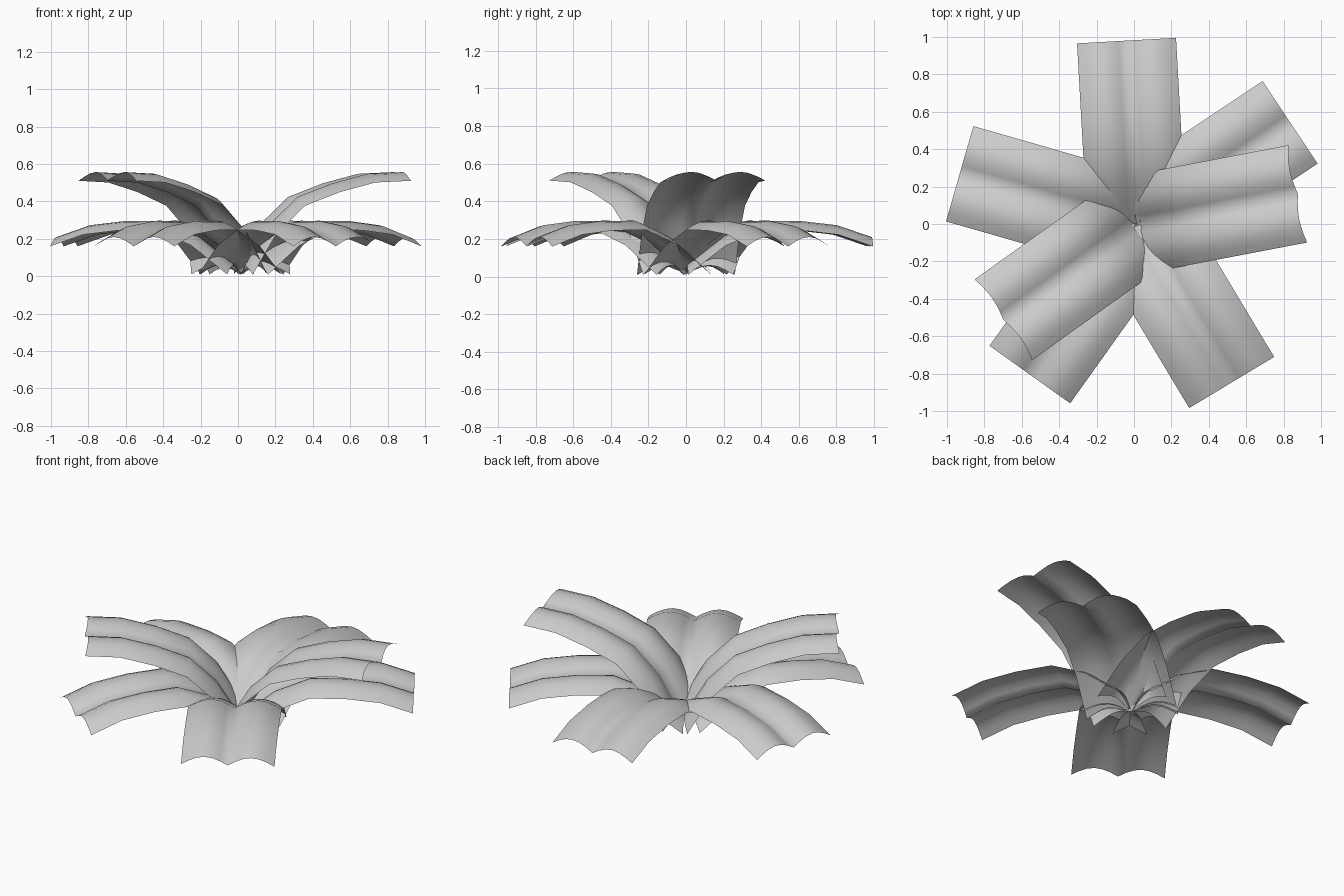
import bpy, math
from mathutils import Matrix, Vector

if "Cube" in bpy.data.objects:
    bpy.data.objects.remove(bpy.data.objects["Cube"])

# lengthwise profile of a leaf: distance from centre, height of its edges
PROFILE = [(0, 0.0), (0.2, 0.155), (0.4, 0.237), (0.6, 0.236), (0.8, 0.213), (0.985, 0.15)]
HALF_WIDTH = 0.265
RIDGE = 0.05      # height of the two lengthwise ridges
ACROSS = 12


def leaf(name, heading, pitch=0.0, out=0.0):
    """Double-arched strip that rises, bends over and points along heading."""
    verts, faces = [], []
    turn = Matrix.Rotation(math.radians(heading), 4, 'Z')
    tilt = Matrix.Rotation(-math.radians(pitch), 4, 'Y')
    for r, z in PROFILE:
        for i in range(ACROSS + 1):
            u = i / ACROSS * 2 - 1
            p = Vector((r, u * HALF_WIDTH, z + RIDGE * abs(math.sin(math.pi * u))))
            p = turn @ (Matrix.Translation((out, 0, 0)) @ tilt @ p)
            verts.append(p + Vector((0.015, -0.003, 0.01)))
    n = ACROSS + 1
    for j in range(len(PROFILE) - 1):
        for i in range(ACROSS):
            a = j * n + i
            faces.append((a, a + n, a + n + 1, a + 1))
    mesh = bpy.data.meshes.new(name)
    mesh.from_pydata(verts, [], faces)
    mesh.polygons.foreach_set("use_smooth", [True] * len(faces))
    obj = bpy.data.objects.new(name, mesh)
    bpy.context.collection.objects.link(obj)


# ring of drooping lower leaves
for k, heading in enumerate((33.7, 93.2, 164, 234.5, 301)):
    leaf(f"lower_leaf_{k + 1}", heading)

# two raised upper leaves
for k, heading in enumerate((10.8, 215.5)):
    leaf(f"upper_leaf_{k + 1}", heading, pitch=21.5, out=0.015)
